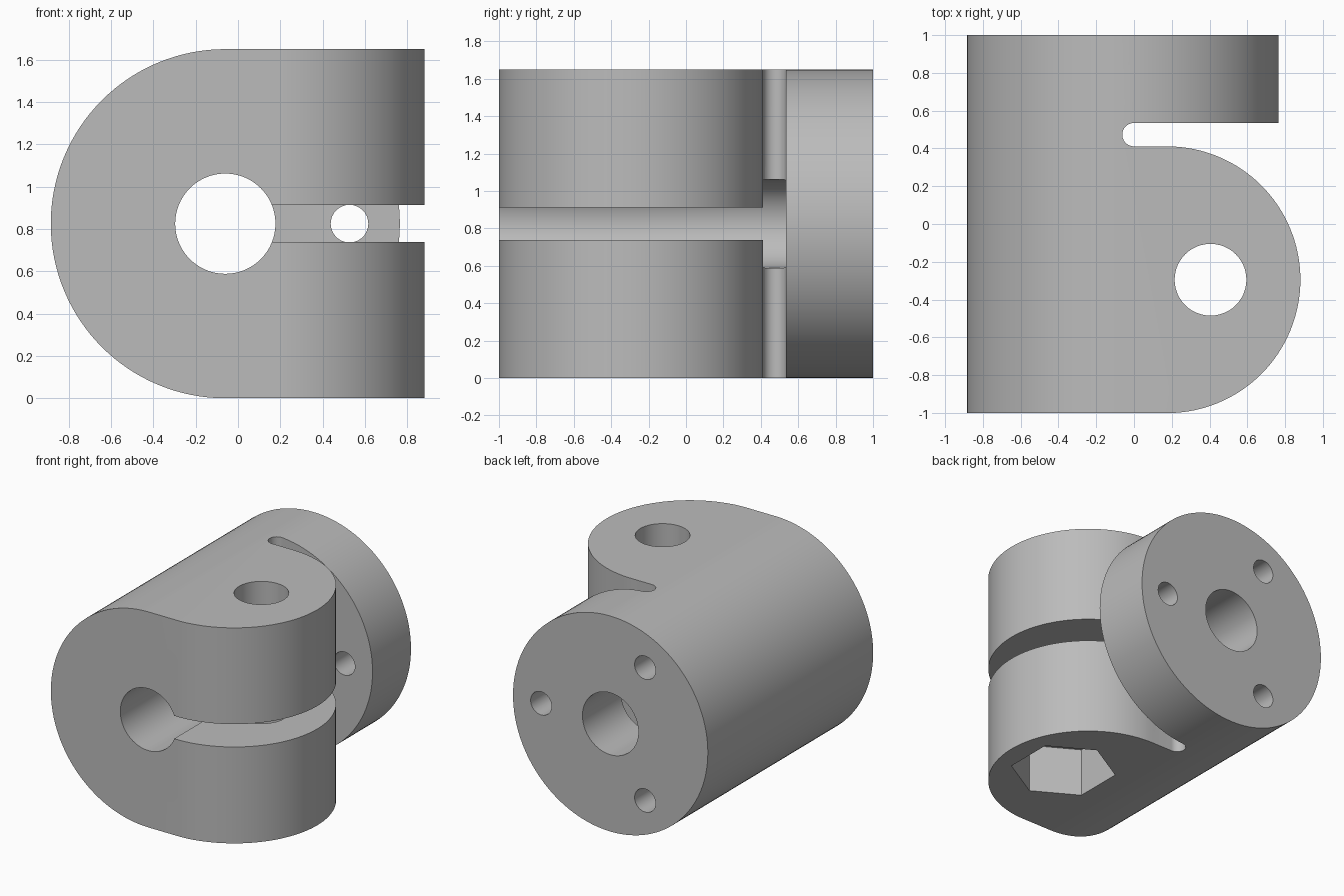
import bpy, bmesh
from math import sin, cos, radians
from mathutils import Vector

default = bpy.data.objects.get("Cube")
if default:
    bpy.data.objects.remove(default, do_unlink=True)

AX, AZ, R = -0.06, 0.825, 0.825      # main barrel axis and radius
PIN_X, PIN_Y = 0.405, -0.295         # clamp screw position

metal = bpy.data.materials.new("plain grey metal")
metal.use_nodes = True
grey = (0.5, 0.5, 0.5, 1)
metal.diffuse_color = grey
metal.node_tree.nodes["Principled BSDF"].inputs["Base Color"].default_value = grey


def arc(cx, cy, r, start, end, steps):
    """Points along an arc, angles in degrees."""
    angles = [radians(start + (end - start) * i / steps) for i in range(steps + 1)]
    return [(cx + r * cos(a), cy + r * sin(a)) for a in angles]


def circle(cx, cy, r, sides, turn=0):
    return arc(cx, cy, r, turn, turn + 360, sides)[:-1]


def prism(name, outline, low, high, axis):
    """Extrude an outline along y (outline in x, z) or z (outline in x, y)."""
    bm = bmesh.new()
    if axis == "y":
        points = [(a, low, b) for a, b in outline]
        move = Vector((0, high - low, 0))
    else:
        points = [(a, b, low) for a, b in outline]
        move = Vector((0, 0, high - low))
    base = bm.faces.new([bm.verts.new(p) for p in points])
    grown = bmesh.ops.extrude_face_region(bm, geom=[base], use_keep_orig=True)
    verts = [g for g in grown["geom"] if isinstance(g, bmesh.types.BMVert)]
    bmesh.ops.translate(bm, verts=verts, vec=move)
    bmesh.ops.recalc_face_normals(bm, faces=bm.faces)
    mesh = bpy.data.meshes.new(name)
    bm.to_mesh(mesh)
    bm.free()
    mesh.materials.append(metal)
    obj = bpy.data.objects.new(name, mesh)
    bpy.context.collection.objects.link(obj)
    return obj


def cut(body, cutter):
    cutter.hide_render = True
    mod = body.modifiers.new("cut", "BOOLEAN")
    mod.operation = "DIFFERENCE"
    mod.solver = "EXACT"
    mod.object = cutter
    bpy.context.view_layer.objects.active = body
    bpy.ops.object.modifier_apply(modifier=mod.name)
    bpy.data.objects.remove(cutter, do_unlink=True)


# Body: half-round block running the full length
body = prism("clamp_body", arc(AX, AZ, R, 90, 270, 64) + [(1, 0), (1, 2 * R)], -1, 1, "y")

# Rounded clamp end and the narrow slot that frees it from the flange
plan = [(1.2, 0.535)] + arc(0, 0.473, 0.062, 90, 270, 20)
plan += arc(0.175, -0.295, 0.706, 90, -90, 64) + [(0.175, -1.2), (1.2, -1.2)]
cut(body, prism("slot_cutter", plan, -0.2, 1.9, "z"))

# Round flange at the back
rim = arc(AX, AZ, R, 90, -90, 64) + [(AX, -0.2), (1.2, -0.2), (1.2, 1.9), (AX, 1.9)]
cut(body, prism("flange_cutter", rim, 0.473, 1.2, "y"))

# Main bore and clamp slit
cut(body, prism("bore_cutter", circle(AX, AZ, 0.237, 64), -1.2, 1.2, "y"))
slit = [(AX, 0.738), (1.2, 0.738), (1.2, 0.913), (AX, 0.913)]
cut(body, prism("slit_cutter", slit, -1.2, 0.473, "y"))

# Clamp screw hole with a hexagonal nut pocket underneath
cut(body, prism("screw_cutter", circle(PIN_X, PIN_Y, 0.19, 48), -0.2, 1.9, "z"))
cut(body, prism("nut_cutter", circle(PIN_X, PIN_Y, 0.372, 6, 30), -0.2, 0.37, "z"))

# Three bolt holes in the flange
for angle in (0, 120, 240):
    a = radians(angle)
    hole = circle(AX + 0.587 * cos(a), AZ + 0.587 * sin(a), 0.089, 32)
    cut(body, prism("bolt_cutter", hole, 0.5, 1.2, "y"))

# Smooth curved walls, sharp rims
bpy.ops.object.select_all(action="DESELECT")
body.select_set(True)
bpy.context.view_layer.objects.active = body
bpy.ops.object.shade_smooth_by_angle(angle=radians(30))
